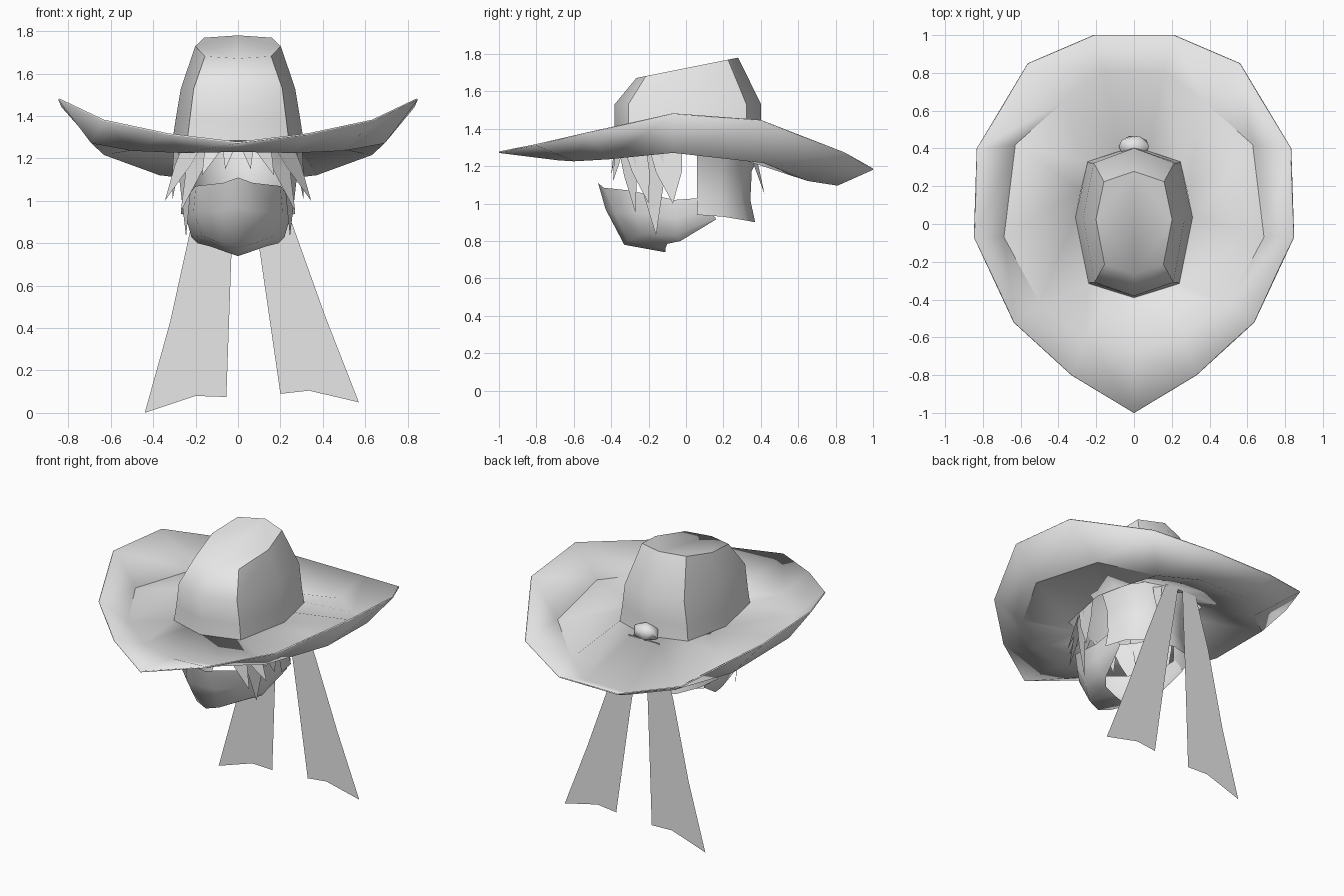
import bpy, bmesh, math
from mathutils import Vector

cube = bpy.data.objects.get("Cube")
if cube:
    bpy.data.objects.remove(cube)

grey = bpy.data.materials.new("plain_grey")
grey.use_nodes = True
grey.diffuse_color = (0.8, 0.8, 0.8, 1)
grey.node_tree.nodes["Principled BSDF"].inputs["Base Color"].default_value = (0.8, 0.8, 0.8, 1)


def finish(name, bm, angle=50):
    bmesh.ops.remove_doubles(bm, verts=bm.verts[:], dist=0.0005)
    bmesh.ops.recalc_face_normals(bm, faces=bm.faces[:])
    mesh = bpy.data.meshes.new(name)
    bm.to_mesh(mesh)
    bm.free()
    mesh.materials.append(grey)
    obj = bpy.data.objects.new(name, mesh)
    bpy.context.collection.objects.link(obj)
    bpy.ops.object.select_all(action='DESELECT')
    obj.select_set(True)
    bpy.context.view_layer.objects.active = obj
    bpy.ops.object.shade_smooth_by_angle(angle=math.radians(angle))
    return obj


def mirrored(half):
    """Complete a half row of points that starts on the centre line."""
    return [(-x, y, z) for x, y, z in reversed(half) if x > 0] + list(half)


def loft(name, rows, closed=False, cap=False):
    bm = bmesh.new()
    grid = [[bm.verts.new(p) for p in row] for row in rows]
    count = len(grid[0])
    for a, b in zip(grid, grid[1:]):
        for i in range(count if closed else count - 1):
            j = (i + 1) % count
            bm.faces.new((a[i], a[j], b[j], b[i]))
    if cap:
        bm.faces.new(grid[-1])
    return finish(name, bm)


# Crown: an eight-sided outline, narrowed upward to a tilted flat top
outline = [(0, -.39, 0), (.24, -.315, 0), (.31, .035, 0), (.245, .33, 0), (0, .41, 0)]
levels = [(1, 1, 1.28, 0), (.95, .98, 1.38, 0), (.87, .98, 1.53, 0), (.65, .68, 1.725, .2)]
crown_rows = []
for sx, sy, z, tilt in levels:
    crown_rows.append(mirrored([(x * sx, y * sy, z + tilt * y * sy) for x, y, _ in outline]))
# mirrored() drops both centre points once, so the ring stays clean
loft("hat_crown", crown_rows, closed=True, cap=True)

# Brim: dips around the crown, then rises to a pointed, upturned rim
inner = [(0, -.39, 1.28), (.12, -.353, 1.28), (.24, -.315, 1.28), (.31, .035, 1.28),
         (.28, .18, 1.28), (.245, .33, 1.28), (.08, .384, 1.28)]
middle = [(0, -.68, 1.235), (.26, -.6, 1.23), (.5, -.42, 1.24), (.69, -.07, 1.275),
          (.63, .42, 1.22), (.37, .65, 1.125), (.16, .81, 1.1)]
rim = [(0, -1, 1.275), (.33, -.8, 1.315), (.635, -.52, 1.38), (.845, -.07, 1.48),
       (.83, .4, 1.445), (.56, .85, 1.27), (.21, 1, 1.185)]
brim = loft("hat_brim", [mirrored(r) for r in (inner, middle, rim)], closed=True)
shell = brim.modifiers.new("thickness", 'SOLIDIFY')
shell.thickness = 0.008
shell.offset = 0

# Face mask: wraps from the nose ridge to the cheeks and under the chin
mask_rows = [
    [(0, -.47, 1.11), (.07, -.44, 1.085), (.2, -.3, 1.07), (.24, -.06, 1.02), (.25, .08, 1.03)],
    [(0, -.43, .97), (.1, -.38, .95), (.21, -.27, .95), (.245, -.05, .92), (.25, .12, .97)],
    [(0, -.33, .78), (.08, -.31, .8), (.17, -.24, .835), (.22, -.05, .83), (.24, .16, .92)],
    [(0, -.11, .74), (.06, -.11, .76), (.13, -.1, .785), (.19, -.03, .8), (.24, .16, .915)],
]
loft("face_mask", [mirrored(r) for r in mask_rows])

# Back hair: a curved sheet covering the nape
plan = [(0, .37, .9), (.15, .32, .91), (.24, .2, .93), (.27, .06, .94)]
hair_rows = []
for t, grow in ((0, 1), (.3, .93), (.7, .95), (1, 1.1)):
    hair_rows.append(mirrored([(x * grow, y * grow if y > .1 else y, z + (1.29 - z) * t)
                               for x, y, z in plan]))
loft("back_hair", hair_rows)


# Loose locks: tapering blades hung from the hat opening
def lock(bm, start, end, tip, side):
    def on_ring(deg):
        a = math.radians(deg)
        return Vector((side * .3 * math.cos(a), .385 * math.sin(a), 1.28))
    a, b = on_ring(start), on_ring(end)
    tip = Vector((side * tip[0], tip[1], tip[2]))
    middle = (a + b) / 2
    low = middle.lerp(tip, .4)
    c, d = low + (b - middle) * .8, low + (a - middle) * .8
    p = [bm.verts.new(v) for v in (a, b, c, d, tip)]
    bm.faces.new(p[:4])
    bm.faces.new((p[3], p[2], p[4]))


locks = [(-3, -30, (.31, -.07, 1)), (-18, -45, (.245, -.16, .83)),
         (-33, -58, (.345, -.2, 1)), (-45, -68, (.27, -.27, .95)),
         (-62, -78, (.17, -.39, 1.12)), (-77, -88, (.06, -.4, 1.15)),
         (62, 72, (.17, .42, 1.05))]
for side, label in ((1, "left"), (-1, "right")):
    bm = bmesh.new()
    for start, end, tip in locks:
        lock(bm, start, end, tip, side)
    finish(label + "_hair_locks", bm, 20)

# Trailing ribbons: flat strips with notched ends
ribbons = {
    "left_ribbon": [(.02, 1.27), (.1, .78), (.2, .09), (.335, .105), (.57, .05), (.41, .46),
                    (.26, .88), (.11, 1.27)],
    "right_ribbon": [(-.01, 1.27), (-.03, .78), (-.055, .075), (-.2, .08), (-.44, 0),
                     (-.32, .43), (-.21, .93), (-.11, 1.27)],
}
for name, points in ribbons.items():
    bm = bmesh.new()
    bm.faces.new([bm.verts.new((x, .43, z)) for x, z in points])
    finish(name, bm)

# Knot at the back of the crown
bm = bmesh.new()
bmesh.ops.create_icosphere(bm, subdivisions=1, radius=1)
for v in bm.verts:
    v.co = Vector((v.co.x * .09, .41 + v.co.y * .065, 1.31 + v.co.z * .06))
finish("ribbon_knot", bm)
